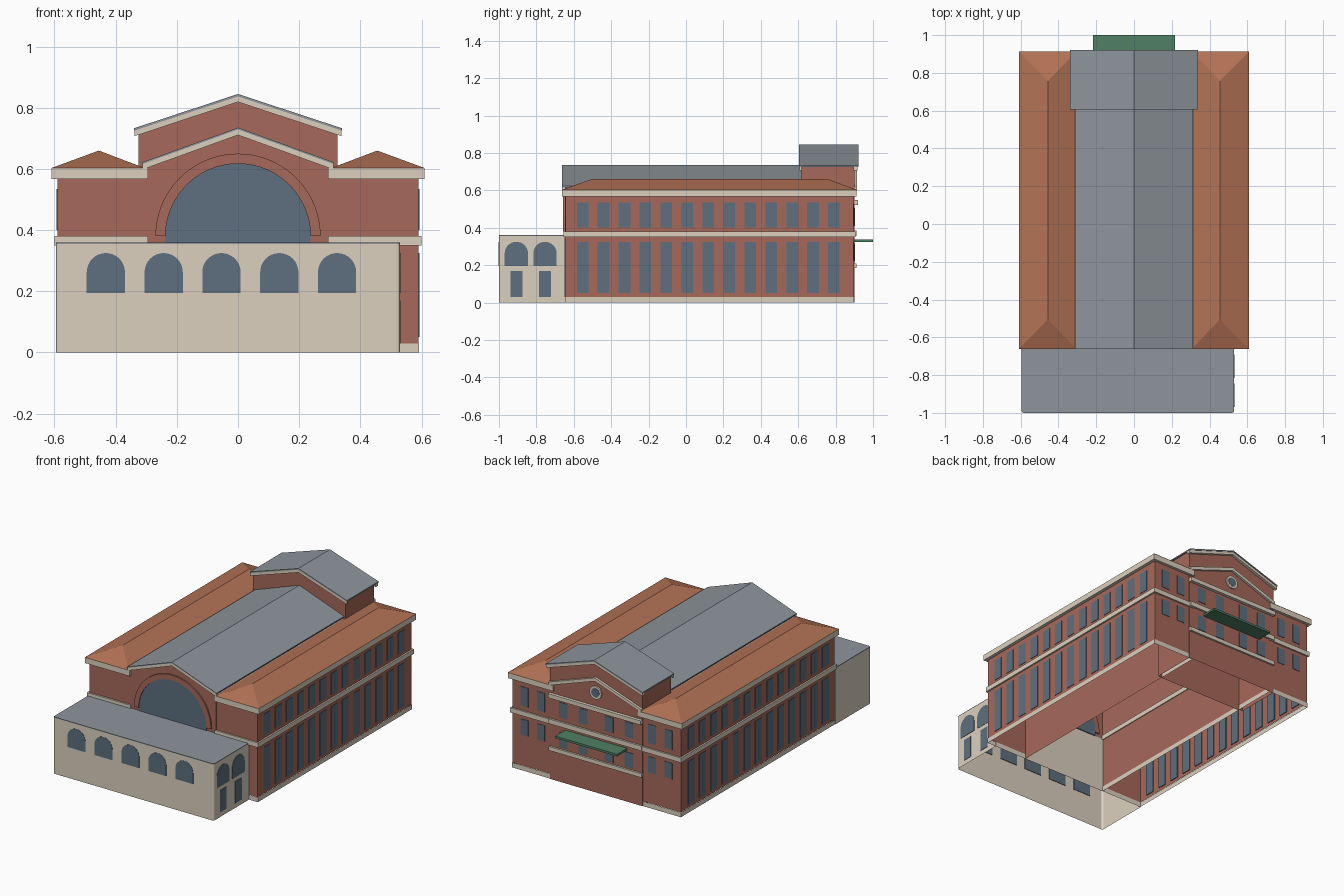
import bpy, bmesh, math

if "Cube" in bpy.data.objects:
    bpy.data.objects.remove(bpy.data.objects["Cube"])

def material(name, r, g, b):
    m = bpy.data.materials.new(name)
    m.diffuse_color = (r, g, b, 1)
    m.use_nodes = True
    m.node_tree.nodes["Principled BSDF"].inputs["Base Color"].default_value = m.diffuse_color
    return m

BRICK = material("brick", 0.38, 0.14, 0.10)
CREAM = material("cream_stone", 0.71, 0.63, 0.52)
GLASS = material("glass", 0.11, 0.16, 0.21)
SLATE = material("slate", 0.27, 0.30, 0.33)
TILE = material("tile", 0.45, 0.17, 0.09)
GREEN = material("green_metal", 0.08, 0.22, 0.13)

def finish(name, bm, mat):
    me = bpy.data.meshes.new(name)
    bm.to_mesh(me)
    bm.free()
    me.materials.append(mat)
    ob = bpy.data.objects.new(name, me)
    bpy.context.collection.objects.link(ob)
    return ob

def extrude(name, outlines, axis, a, b, mat, drop=""):
    """Extrude 2D outlines from a to b along an axis; drop removes bottom and/or top faces."""
    place = {"x": lambda p, d: (d, p[0], p[1]),
             "y": lambda p, d: (p[0], d, p[1]),
             "z": lambda p, d: (p[0], p[1], d)}[axis]
    bm = bmesh.new()
    for pts in outlines:
        lo = [bm.verts.new(place(p, a)) for p in pts]
        hi = [bm.verts.new(place(p, b)) for p in pts]
        bm.faces.new(lo)
        bm.faces.new(hi)
        n = len(pts)
        for i in range(n):
            j = (i + 1) % n
            bm.faces.new((lo[i], lo[j], hi[j], hi[i]))
    bmesh.ops.recalc_face_normals(bm, faces=bm.faces)
    bm.normal_update()
    gone = [f for f in bm.faces if ("bottom" in drop and f.normal.z < -0.9)
            or ("top" in drop and f.normal.z > 0.9)]
    bmesh.ops.delete(bm, geom=gone, context="FACES")
    return finish(name, bm, mat)

def rect(u0, u1, v0, v1):
    return [(u0, v0), (u1, v0), (u1, v1), (u0, v1)]

def box(name, x0, x1, y0, y1, z0, z1, mat, drop=""):
    return extrude(name, [rect(x0, x1, y0, y1)], "z", z0, z1, mat, drop)

def arc(cu, cv, r, a0, a1, n):
    return [(cu + r * math.cos(math.radians(a0 + (a1 - a0) * i / n)),
             cv + r * math.sin(math.radians(a0 + (a1 - a0) * i / n))) for i in range(n + 1)]

def arched(c, z0, half, spring, n=16):
    return [(c - half, z0), (c + half, z0)] + arc(c, spring, half, 0, 180, n)

def chevron(w, eave, peak, t):
    return [(-w, eave - t), (0, peak - t), (w, eave - t), (w, eave), (0, peak), (-w, eave)]

def gable(w, eave, peak):
    return [(-w, 0), (w, 0), (w, eave), (0, peak), (-w, eave)]

# side wings, mirrored left and right
side_rows = [(0.05, 0.325), (0.40, 0.535)]
for s, side in ((-1, "left"), (1, "right")):
    def span(a, b):
        return sorted((s * a, s * b))
    box(side + "_wing_walls", *span(0.30, 0.59), -0.645, 0.895, 0.03, 0.57, BRICK, "bottom")
    box(side + "_wing_base", *span(0.299, 0.592), -0.647, 0.897, 0, 0.03, CREAM, "bottom top")
    box(side + "_wing_middle_band", *span(0.295, 0.60), -0.655, 0.905, 0.35, 0.38, CREAM)
    box(side + "_wing_cornice", *span(0.295, 0.61), -0.663, 0.912, 0.567, 0.603, CREAM)
    # hipped roof
    bm = bmesh.new()
    x0, x1, xr = s * 0.305, s * 0.61, s * 0.455
    v = [bm.verts.new(p) for p in (
        (x0, -0.663, 0.603), (x1, -0.663, 0.603), (x1, 0.914, 0.603), (x0, 0.914, 0.603),
        (xr, -0.505, 0.66), (xr, 0.757, 0.66))]
    for f in ((0, 1, 4), (1, 2, 5, 4), (2, 3, 5), (3, 0, 4, 5), (0, 3, 2, 1)):
        bm.faces.new([v[i] for i in f])
    bmesh.ops.recalc_face_normals(bm, faces=bm.faces)
    finish(side + "_wing_roof", bm, TILE)
    # windows on the long side and on the back end
    panes = [rect(-0.553 + 0.112 * i - 0.031, -0.553 + 0.112 * i + 0.031, z0, z1)
             for i in range(13) for z0, z1 in side_rows]
    extrude(side + "_wing_windows", panes, "x", s * 0.585, s * 0.593, GLASS)
    panes = [rect(s * x - 0.027, s * x + 0.027, z0, z1)
             for x in (0.39, 0.505) for z0, z1 in ((0.225, 0.325), (0.41, 0.53))]
    extrude(side + "_wing_back_windows", panes, "y", 0.89, 0.898, GLASS)

# central hall with gabled roof
extrude("hall_walls", [gable(0.30, 0.615, 0.727)], "y", -0.648, 0.61, BRICK, "bottom")
extrude("hall_roof", [chevron(0.313, 0.622, 0.735, 0.006)], "y", -0.663, 0.615, SLATE)
extrude("hall_front_rake", [chevron(0.312, 0.619, 0.732, 0.021)], "y", -0.662, -0.645, CREAM)

# great arched window and its brick surround
extrude("great_window", [arched(0, 0.355, 0.237, 0.38, 40)], "y", -0.652, -0.64, GLASS)
ring = arc(0, 0.38, 0.27, 0, 180, 40) + arc(0, 0.38, 0.237, 180, 0, 40)
extrude("great_window_surround", [ring], "y", -0.657, -0.64, BRICK)

# taller rear block
extrude("rear_block_walls", [gable(0.325, 0.73, 0.836)], "y", 0.615, 0.90, BRICK, "bottom")
extrude("rear_block_roof", [chevron(0.34, 0.733, 0.845, 0.008)], "y", 0.605, 0.922, SLATE)
for y0, y1, where in ((0.606, 0.617, "front"), (0.895, 0.918, "back")):
    extrude("rear_block_rake_" + where, [chevron(0.339, 0.73, 0.842, 0.023)], "y", y0, y1, CREAM)

# back elevation: lower pediment, bands, windows, roundel, canopy
extrude("back_pediment_rake", [chevron(0.325, 0.619, 0.732, 0.021)], "y", 0.89, 0.915, CREAM)
for name, z0, z1, y1 in (("lower", 0.185, 0.21, 0.912), ("middle", 0.355, 0.385, 0.912),
                         ("upper", 0.522, 0.548, 0.92)):
    box("back_band_" + name, -0.325, 0.325, 0.89, y1, z0, z1, CREAM)
panes = [rect(x - 0.03, x + 0.03, z0, z1) for x in (-0.23, -0.09, 0.09, 0.23)
         for z0, z1 in ((0.22, 0.315), (0.41, 0.505))]
extrude("back_windows", panes, "y", 0.89, 0.903, GLASS)
extrude("roundel_frame", [arc(0, 0.635, 0.042, 0, 345, 23)], "y", 0.89, 0.908, CREAM)
extrude("roundel_glass", [arc(0, 0.635, 0.028, 0, 345, 23)], "y", 0.89, 0.91, GLASS)
box("canopy", -0.217, 0.217, 0.89, 1.0, 0.325, 0.338, GREEN)

# front annex with rounded front corners
plan = (arc(-0.583, -0.988, 0.012, 180, 270, 4) + arc(0.518, -0.988, 0.012, 270, 360, 4)
        + [(0.53, -0.646), (-0.595, -0.646)])
extrude("annex_walls", [plan], "z", 0, 0.355, CREAM, "bottom")
extrude("annex_roof", [plan], "z", 0.355, 0.36, SLATE)
panes = [arched(-0.432 + 0.189 * i, 0.195, 0.0625, 0.2625) for i in range(5)]
extrude("annex_front_windows", panes, "y", -1.0, -0.995, GLASS).location.y = -0.0015
panes = [arched(y, 0.195, 0.0625, 0.2625) for y in (-0.907, -0.754)]
extrude("annex_side_windows", panes, "x", 0.525, 0.532, GLASS)
panes = [rect(y - 0.032, y + 0.032, 0.03, 0.17) for y in (-0.907, -0.754)]
extrude("annex_side_doors", panes, "x", 0.525, 0.532, GLASS)
